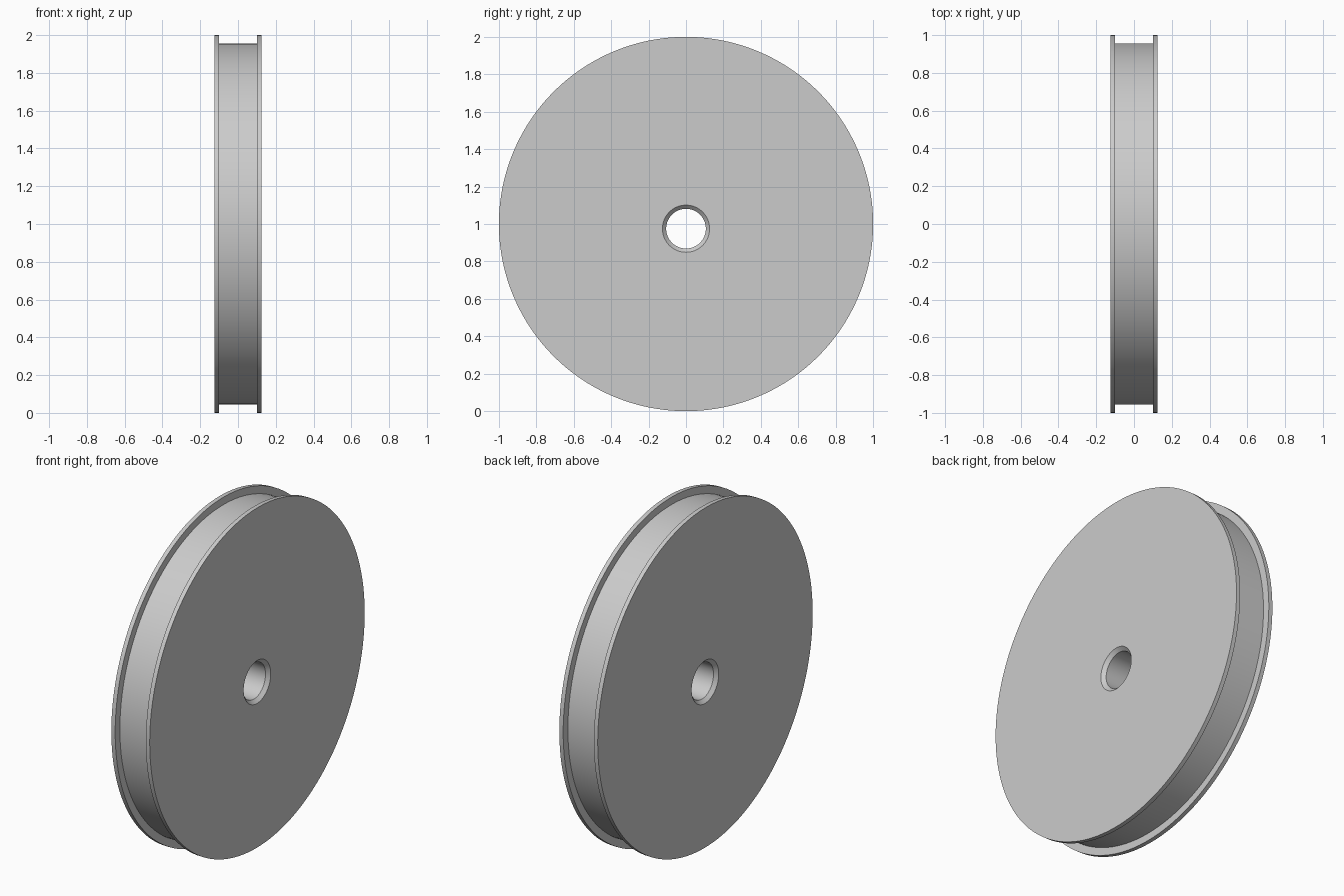
import bpy, bmesh
from math import sin, cos, pi, radians

cube = bpy.data.objects.get("Cube")
if cube:
    bpy.data.objects.remove(cube, do_unlink=True)

SIDES = 160
AXLE_Z, BORE_Z = 1.0, 0.975          # the bore sits slightly off centre
HALF, INNER = 0.125, 0.10            # outer and inner faces of the flanges
RIM, GROOVE = 1.0, 0.956             # flange and groove radii
BORE, CHAMFER = 0.106, 0.02

grey = bpy.data.materials.new("plain_grey")
grey.use_nodes = True
colour = (0.6, 0.6, 0.6, 1)
grey.diffuse_color = colour
grey.node_tree.nodes["Principled BSDF"].inputs["Base Color"].default_value = colour


def ring(bm, x, radius, z):
    """Circle of vertices around the x axis."""
    return [bm.verts.new((x, radius * cos(2 * pi * i / SIDES),
                          z + radius * sin(2 * pi * i / SIDES)))
            for i in range(SIDES)]


# Closed cross-section: flanges and groove outside, chamfered bore inside
section = [
    (-HALF, RIM, AXLE_Z), (-INNER, RIM, AXLE_Z),
    (-INNER, GROOVE, AXLE_Z), (INNER, GROOVE, AXLE_Z),
    (INNER, RIM, AXLE_Z), (HALF, RIM, AXLE_Z),
    (HALF, BORE + CHAMFER, BORE_Z), (HALF - CHAMFER, BORE, BORE_Z),
    (CHAMFER - HALF, BORE, BORE_Z), (-HALF, BORE + CHAMFER, BORE_Z),
]

bm = bmesh.new()
rings = [ring(bm, *p) for p in section]
for k, a in enumerate(rings):
    b = rings[(k + 1) % len(rings)]
    for i in range(SIDES):
        j = (i + 1) % SIDES
        bm.faces.new((a[i], a[j], b[j], b[i]))
bmesh.ops.recalc_face_normals(bm, faces=bm.faces)

mesh = bpy.data.meshes.new("grooved_wheel")
bm.to_mesh(mesh)
bm.free()
mesh.materials.append(grey)
wheel = bpy.data.objects.new("grooved_wheel", mesh)
bpy.context.collection.objects.link(wheel)

# Smooth round surfaces, sharp rims
bpy.ops.object.select_all(action="DESELECT")
wheel.select_set(True)
bpy.context.view_layer.objects.active = wheel
bpy.ops.object.shade_smooth_by_angle(angle=radians(30))
